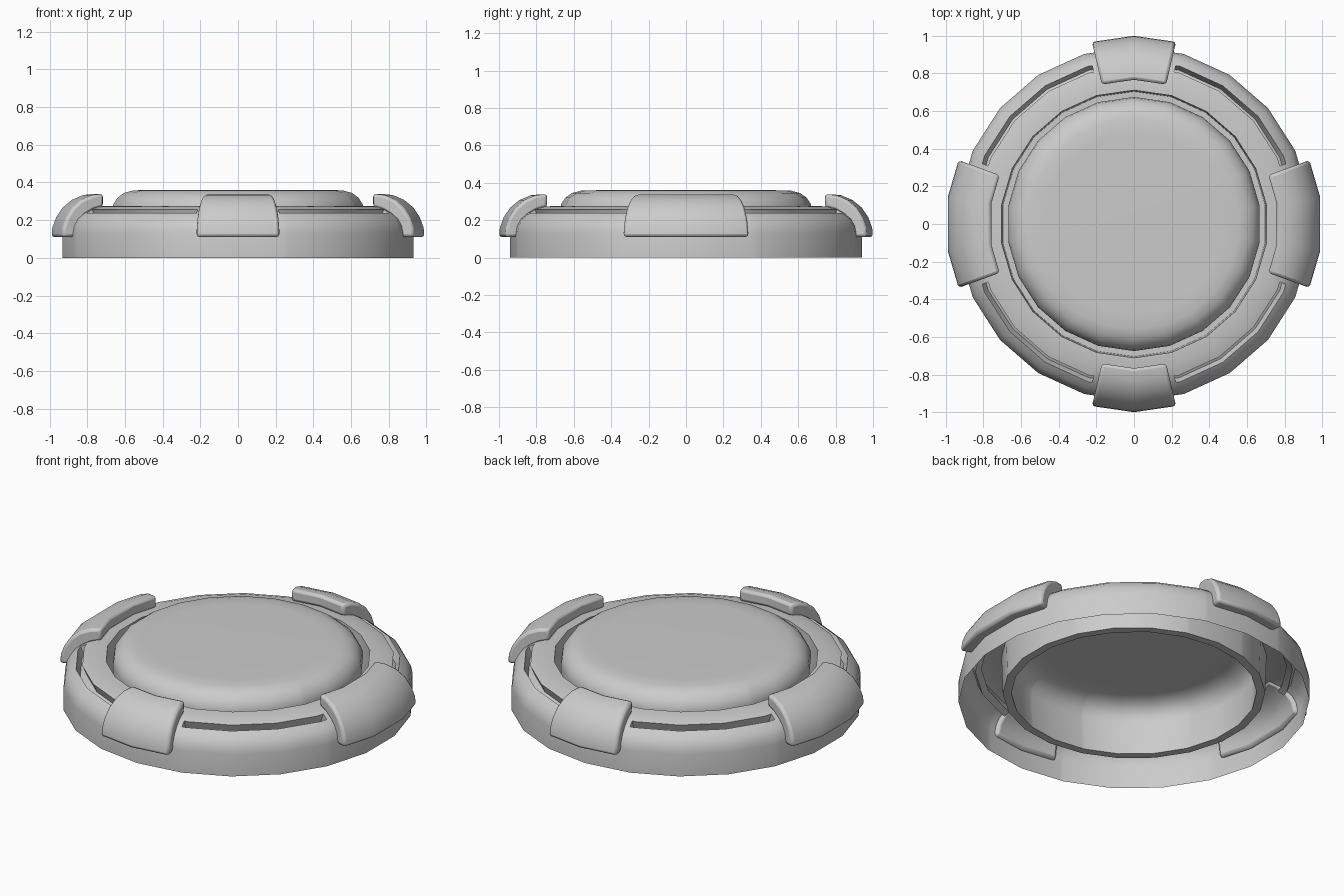
import bpy, bmesh
from math import cos, sin, pi, radians, degrees

if "Cube" in bpy.data.objects:
    bpy.data.objects.remove(bpy.data.objects["Cube"])

SIDES = 22
STEP = 2 * pi / SIDES


def point(r, a, z):
    # point on a 22-sided polygon whose flat sides face +x and -x
    off = (a + STEP / 2) % STEP - STEP / 2
    k = r * cos(STEP / 2) / cos(off)
    return (k * cos(a), k * sin(a), z)


def finish(bm, name, smooth=32):
    bmesh.ops.recalc_face_normals(bm, faces=bm.faces)
    me = bpy.data.meshes.new(name)
    bm.to_mesh(me)
    bm.free()
    ob = bpy.data.objects.new(name, me)
    bpy.context.collection.objects.link(ob)
    bpy.ops.object.select_all(action='DESELECT')
    ob.select_set(True)
    bpy.context.view_layer.objects.active = ob
    bpy.ops.object.shade_smooth_by_angle(angle=radians(smooth))
    return ob


# Housing: one turned sheet forming outer wall, rim, deep seam and domed cap
profile = [(0.94, 0), (0.94, 0.13), (0.932, 0.17), (0.91, 0.208), (0.872, 0.237),
           (0.838, 0.256), (0.79, 0.272), (0.71, 0.275), (0.703, 0.05), (0.657, 0.05),
           (0.674, 0.25), (0.668, 0.285), (0.645, 0.32), (0.61, 0.345),
           (0.56, 0.358), (0.48, 0.36)]
SLOT_ROW = 4
slots = [(21.7, 75.2), (104.8, 158.3), (201.7, 255.2), (284.8, 338.3)]
angles = sorted([(i + 0.5) * STEP for i in range(SIDES)] +
                [radians(a) for s in slots for a in s])

bm = bmesh.new()
rings = [[bm.verts.new(point(r, a, z)) for a in angles] for r, z in profile]
n = len(angles)
slot_faces = []
for i in range(len(rings) - 1):
    for j in range(n):
        k = (j + 1) % n
        f = bm.faces.new((rings[i][j], rings[i][k], rings[i + 1][k], rings[i + 1][j]))
        mid = degrees((angles[j] + angles[k]) / 2)
        if i == SLOT_ROW and k and any(lo < mid < hi for lo, hi in slots):
            slot_faces.append(f)
centre = bm.verts.new((0, 0, 0.36))
for j in range(n):
    bm.faces.new((rings[-1][j], rings[-1][(j + 1) % n], centre))

# Sunken slots between the clamps
bm.normal_update()
res = bmesh.ops.extrude_face_region(bm, geom=slot_faces)
for v in [g for g in res["geom"] if isinstance(g, bmesh.types.BMVert)]:
    v.co.x *= 0.975
    v.co.y *= 0.975
    v.co.z -= 0.05
bmesh.ops.delete(bm, geom=[f for f in slot_faces if f.is_valid], context='FACES_ONLY')
finish(bm, "housing")

# Clamps: curved slabs hugging the rim
section = [(1.0, 0.11), (0.995, 0.16), (0.975, 0.215), (0.94, 0.267), (0.89, 0.308),
           (0.83, 0.333), (0.765, 0.34), (0.765, 0.27), (0.82, 0.255),
           (0.87, 0.225), (0.908, 0.175), (0.92, 0.11)]


def clamp(name, mid, half):
    lo, hi = radians(mid - half), radians(mid + half)
    corners = [(i + 0.5) * STEP for i in range(-SIDES, SIDES)]
    cols = [lo] + [a for a in corners if lo < a < hi] + [hi]
    bm = bmesh.new()
    loops = [[bm.verts.new(point(r, a, z)) for r, z in section] for a in cols]
    m = len(section)
    for p, q in zip(loops, loops[1:]):
        for i in range(m):
            k = (i + 1) % m
            bm.faces.new((p[i], p[k], q[k], q[i]))
    bm.faces.new(loops[0])
    bm.faces.new(loops[-1])
    ob = finish(bm, name, 40)
    bev = ob.modifiers.new("soft_edges", 'BEVEL')
    bev.width = 0.016
    bev.segments = 2
    bev.limit_method = 'ANGLE'
    bev.angle_limit = radians(50)


for name, mid, half in [("right_clamp", 0, 20), ("back_clamp", 90, 13),
                        ("left_clamp", 180, 20), ("front_clamp", -90, 13)]:
    clamp(name, mid, half)
